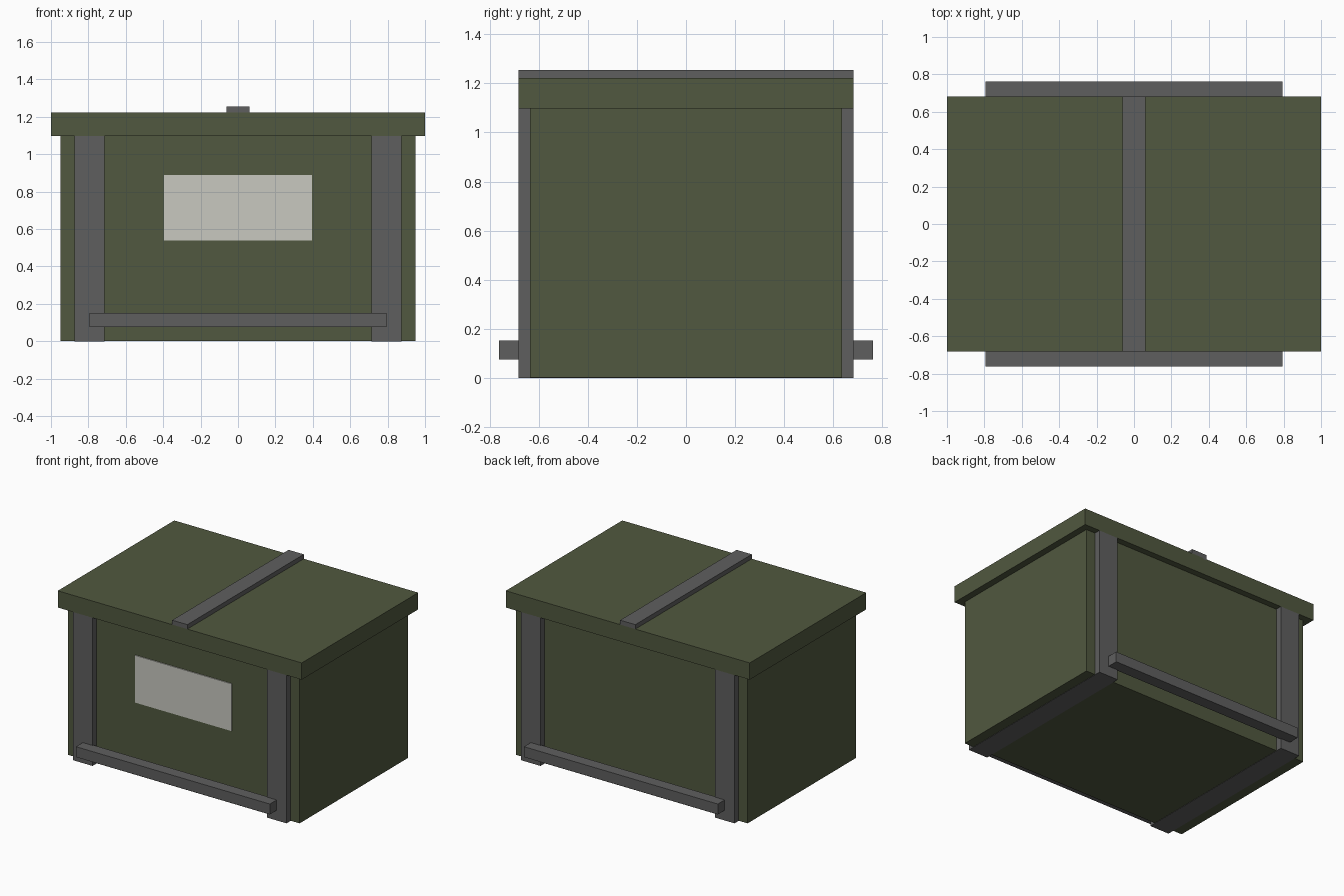
import bpy

if "Cube" in bpy.data.objects:
    bpy.data.objects.remove(bpy.data.objects["Cube"])


def material(name, rgb):
    m = bpy.data.materials.new(name)
    m.diffuse_color = (*rgb, 1.0)
    m.use_nodes = True
    m.node_tree.nodes["Principled BSDF"].inputs["Base Color"].default_value = m.diffuse_color
    return m


GREEN = material("olive_green", (0.082, 0.098, 0.050))
GREY = material("dark_grey", (0.114, 0.114, 0.114))
PALE = material("pale_label", (0.58, 0.58, 0.53))


def box(name, x, y, z, mat):
    """Axis-aligned box given as (min, max) on each axis."""
    spans = (x, y, z)
    bpy.ops.mesh.primitive_cube_add(size=1, location=[(a + b) / 2 for a, b in spans])
    ob = bpy.context.object
    ob.name = name
    ob.scale = [b - a for a, b in spans]
    bpy.ops.object.transform_apply(location=False, rotation=False, scale=True)
    ob.data.materials.append(mat)
    return ob


# Crate body and overhanging lid
box("body", (-0.95, 0.95), (-0.635, 0.635), (0.002, 1.10), GREEN)
box("lid", (-1.0, 1.0), (-0.682, 0.682), (1.098, 1.222), GREEN)

# Strip across the top of the lid
box("lid_strip", (-0.062, 0.062), (-0.682, 0.682), (1.215, 1.255), GREY)

# Upright battens running right through under the crate
for side, s in (("left", -1), ("right", 1)):
    x = sorted((s * 0.715, s * 0.875))
    box(f"batten_{side}", x, (-0.682, 0.682), (0.0, 1.099), GREY)

# Carrying rails on front and back
for side, s in (("front", -1), ("back", 1)):
    y = sorted((s * 0.675, s * 0.762))
    box(f"rail_{side}", (-0.795, 0.795), y, (0.075, 0.152), GREY)

# Label plate on the front
box("label", (-0.395, 0.395), (-0.642, -0.634), (0.54, 0.89), PALE)
